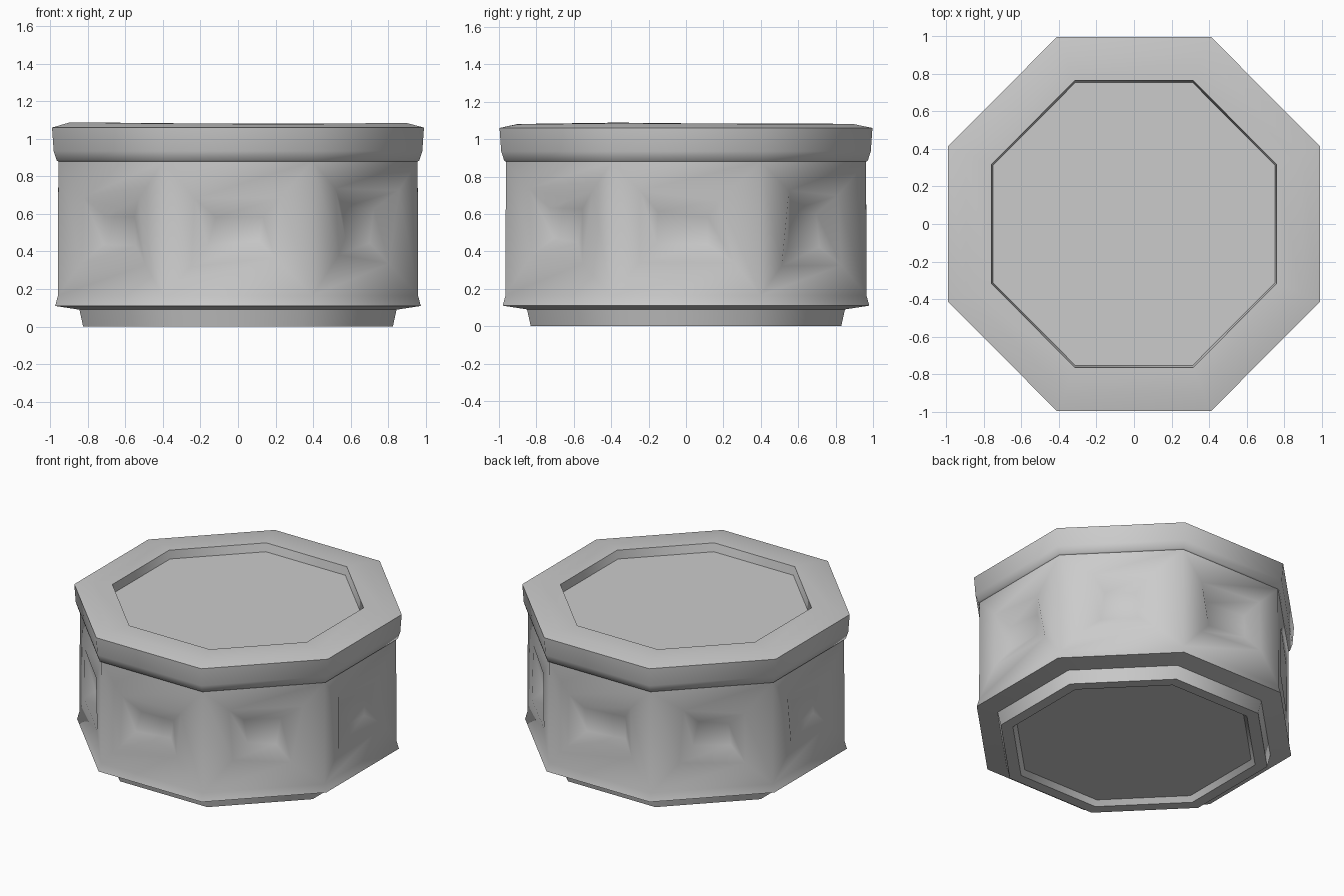
import bpy, bmesh, random
from math import cos, sin, pi
from mathutils import Vector

if "Cube" in bpy.data.objects:
    bpy.data.objects.remove(bpy.data.objects["Cube"])

random.seed(4)
SIDES = 8

# (apothem, z) profile from the recessed underside up to the recessed top
profile = [(0.73, 0.04), (0.755, 0.005), (0.83, 0.005), (0.85, 0.095),
           (0.98, 0.115), (0.965, 0.17), (0.963, 0.885), (0.972, 0.89),
           (0.988, 0.94), (0.997, 1.065), (0.90, 1.094), (0.765, 1.088),
           (0.755, 1.03)]
BODY = 5  # profile segment that carries the dented panels

bm = bmesh.new()
rings = []
for apothem, z in profile:
    r = apothem / cos(pi / SIDES)
    ring = []
    for i in range(SIDES):
        a = 2 * pi * (i + 0.5) / SIDES
        ring.append(bm.verts.new((0.994 * r * cos(a), r * sin(a), z)))
    rings.append(ring)

panels = []
for k in range(len(rings) - 1):
    for i in range(SIDES):
        j = (i + 1) % SIDES
        f = bm.faces.new((rings[k][i], rings[k][j], rings[k + 1][j], rings[k + 1][i]))
        if k == BODY:
            panels.append(f)
bm.faces.new(list(reversed(rings[0])))
bm.faces.new(rings[-1])
bm.normal_update()

# Hammered dents: uneven inset outline sloping softly to a small sunken floor
for f in panels:
    n = f.normal.copy()
    side = Vector((-n.y, n.x, 0))
    bmesh.ops.inset_individual(bm, faces=[f], thickness=0.18, depth=0,
                               use_even_offset=True)
    for v in f.verts:
        v.co += side * random.uniform(-0.04, 0.04)
        v.co.z += random.uniform(-0.03, 0.04)
    bmesh.ops.inset_individual(bm, faces=[f], thickness=0.10, use_even_offset=True,
                               depth=-random.uniform(0.045, 0.065))
    for v in f.verts:
        v.co += side * random.uniform(-0.02, 0.02)

# Slightly worn upper rim
for v in rings[10]:
    v.co.z += random.uniform(-0.01, 0.004)

bmesh.ops.recalc_face_normals(bm, faces=bm.faces)
low = min(v.co.z for v in bm.verts)
for v in bm.verts:
    v.co.z -= low

mesh = bpy.data.meshes.new("octagonal_drum")
bm.to_mesh(mesh)
bm.free()
drum = bpy.data.objects.new("octagonal_drum", mesh)
bpy.context.collection.objects.link(drum)
bpy.context.view_layer.objects.active = drum
drum.select_set(True)
bpy.ops.object.shade_smooth_by_angle(angle=0.8)
